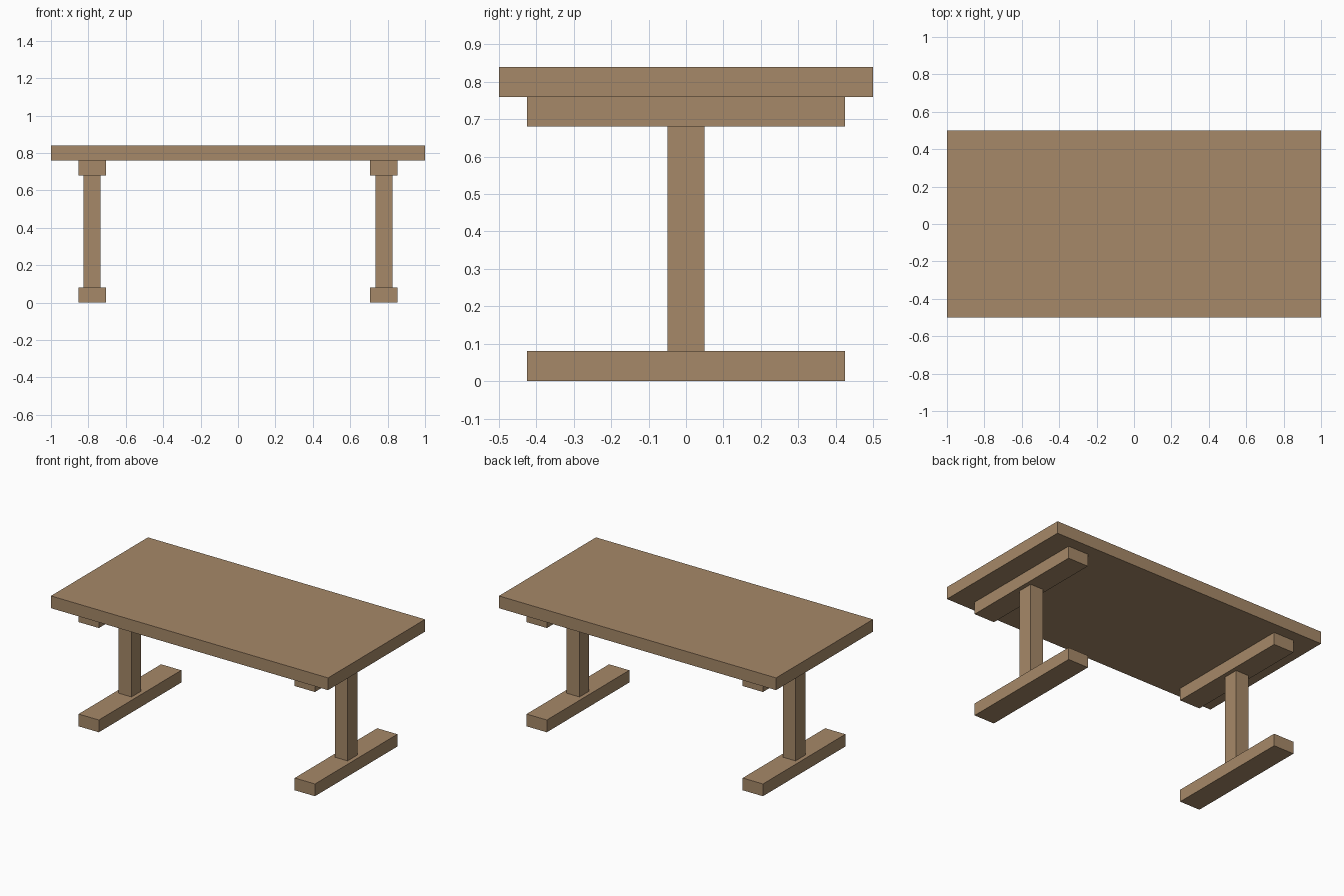
import bpy

cube = bpy.data.objects.get("Cube")
if cube:
    bpy.data.objects.remove(cube, do_unlink=True)

# Single wood colour
wood = bpy.data.materials.new("light brown wood")
wood.use_nodes = True
colour = (0.38, 0.248, 0.138, 1)
wood.diffuse_color = colour
wood.node_tree.nodes["Principled BSDF"].inputs["Base Color"].default_value = colour


def block(name, x, width, depth, bottom, top):
    """Box centred on y = 0, spanning bottom to top."""
    bpy.ops.mesh.primitive_cube_add(size=1, location=(x, 0, (bottom + top) / 2))
    obj = bpy.context.object
    obj.name = name
    obj.scale = (width, depth, top - bottom)
    bpy.ops.object.transform_apply(location=False, rotation=False, scale=True)
    obj.data.materials.append(wood)
    return obj


# Heights shared by the stacked parts
FOOT_TOP, POST_TOP, BEARER_TOP, TABLE_TOP = 0.08, 0.68, 0.76, 0.84

block("tabletop", 0, 2, 1, BEARER_TOP, TABLE_TOP)

# Trestle at each end: foot, post and bearer
for side, x in (("left", 0.78), ("right", -0.78)):
    block(side + "_foot", x, 0.146, 0.85, 0, FOOT_TOP)
    block(side + "_post", x, 0.092, 0.1, FOOT_TOP, POST_TOP)
    block(side + "_bearer", x, 0.146, 0.85, POST_TOP, BEARER_TOP)
